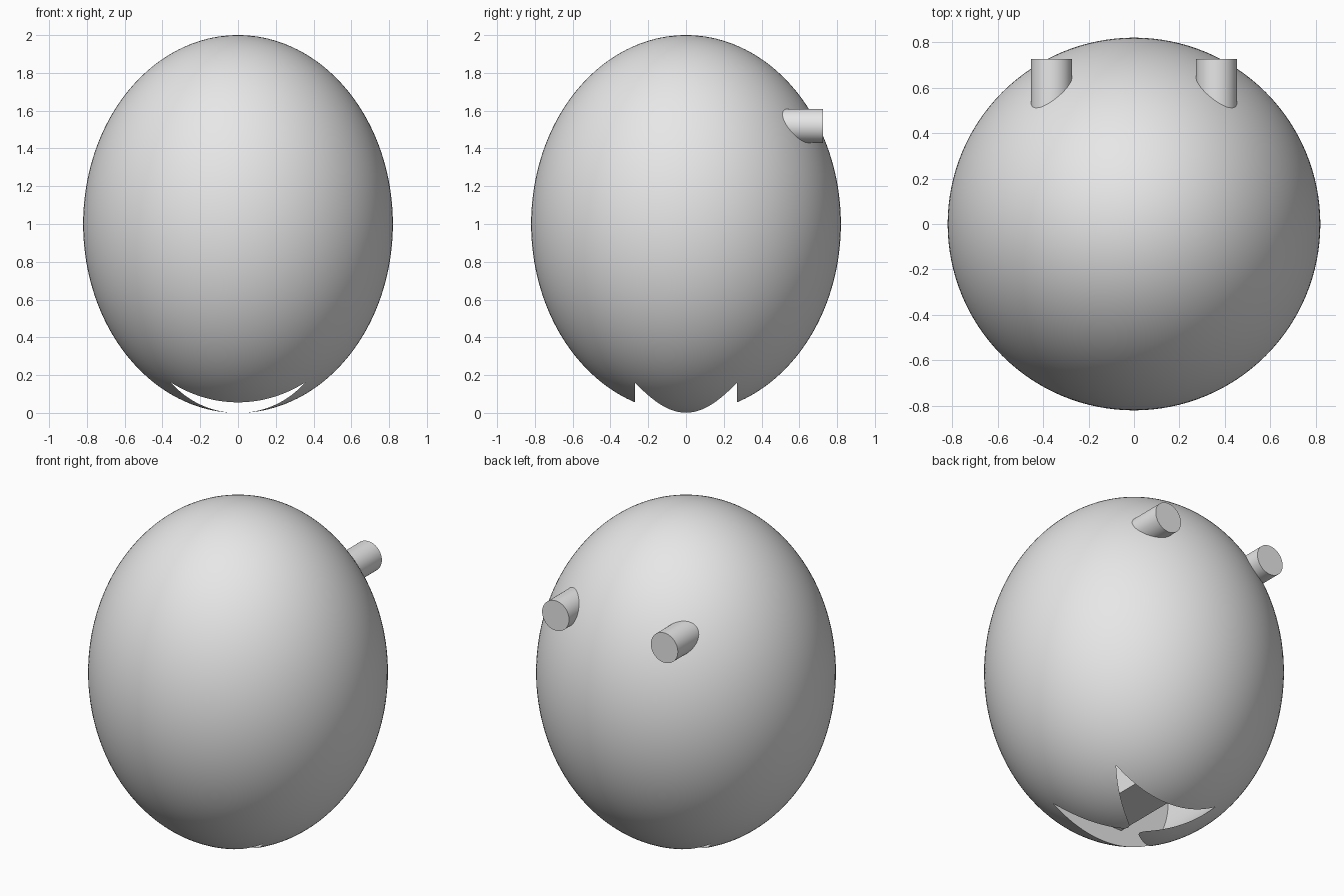
import bpy
import math

cube = bpy.data.objects.get("Cube")
if cube:
    bpy.data.objects.remove(cube, do_unlink=True)

grey = bpy.data.materials.new("plain_grey")
grey.use_nodes = True
colour = (0.8, 0.8, 0.8, 1.0)
grey.diffuse_color = colour
for node in grey.node_tree.nodes:
    if node.type == "BSDF_PRINCIPLED":
        node.inputs["Base Color"].default_value = colour


def finish(name, smooth=True):
    """Name the active object, bake its size and rotation, and colour it."""
    obj = bpy.context.object
    obj.name = name
    bpy.ops.object.transform_apply(location=False, rotation=True, scale=True)
    obj.data.materials.clear()
    obj.data.materials.append(grey)
    if smooth:
        bpy.ops.object.shade_smooth_by_angle(angle=math.radians(35))
    return obj


def rod(name, x, z, radius, y_front, y_back, sides):
    """Cylinder lying along y."""
    bpy.ops.mesh.primitive_cylinder_add(
        vertices=sides, radius=radius, depth=y_back - y_front,
        location=(x, (y_front + y_back) / 2, z), rotation=(math.pi / 2, 0, 0))
    return finish(name)


# Egg-shaped body
bpy.ops.mesh.primitive_uv_sphere_add(segments=128, ring_count=96, radius=1, location=(0, 0, 1))
bpy.context.object.scale = (0.82, 0.82, 1)
body = finish("body", smooth=False)

# Round wheel chamber that breaks through the underside
cutter = rod("chamber_cutter", 0, 0.47, 0.4705, -0.27, 0.27, 128)
cutter.hide_render = True
cut = body.modifiers.new("chamber", "BOOLEAN")
cut.operation = "DIFFERENCE"
cut.solver = "EXACT"
cut.object = cutter
bpy.ops.object.select_all(action="DESELECT")
body.select_set(True)
bpy.context.view_layer.objects.active = body
bpy.ops.object.modifier_apply(modifier=cut.name)
bpy.data.objects.remove(cutter, do_unlink=True)
bpy.ops.object.shade_smooth_by_angle(angle=math.radians(35))

# Block inside the chamber
bpy.ops.mesh.primitive_cube_add(size=1, location=(0, 0, 0.47))
bpy.context.object.scale = (0.27, 0.54, 0.606)
finish("chamber_block", smooth=False)

# Pegs on the back
for side, x in (("left", 0.363), ("right", -0.363)):
    rod(side + "_peg", x, 1.52, 0.09, 0.45, 0.725, 48)
